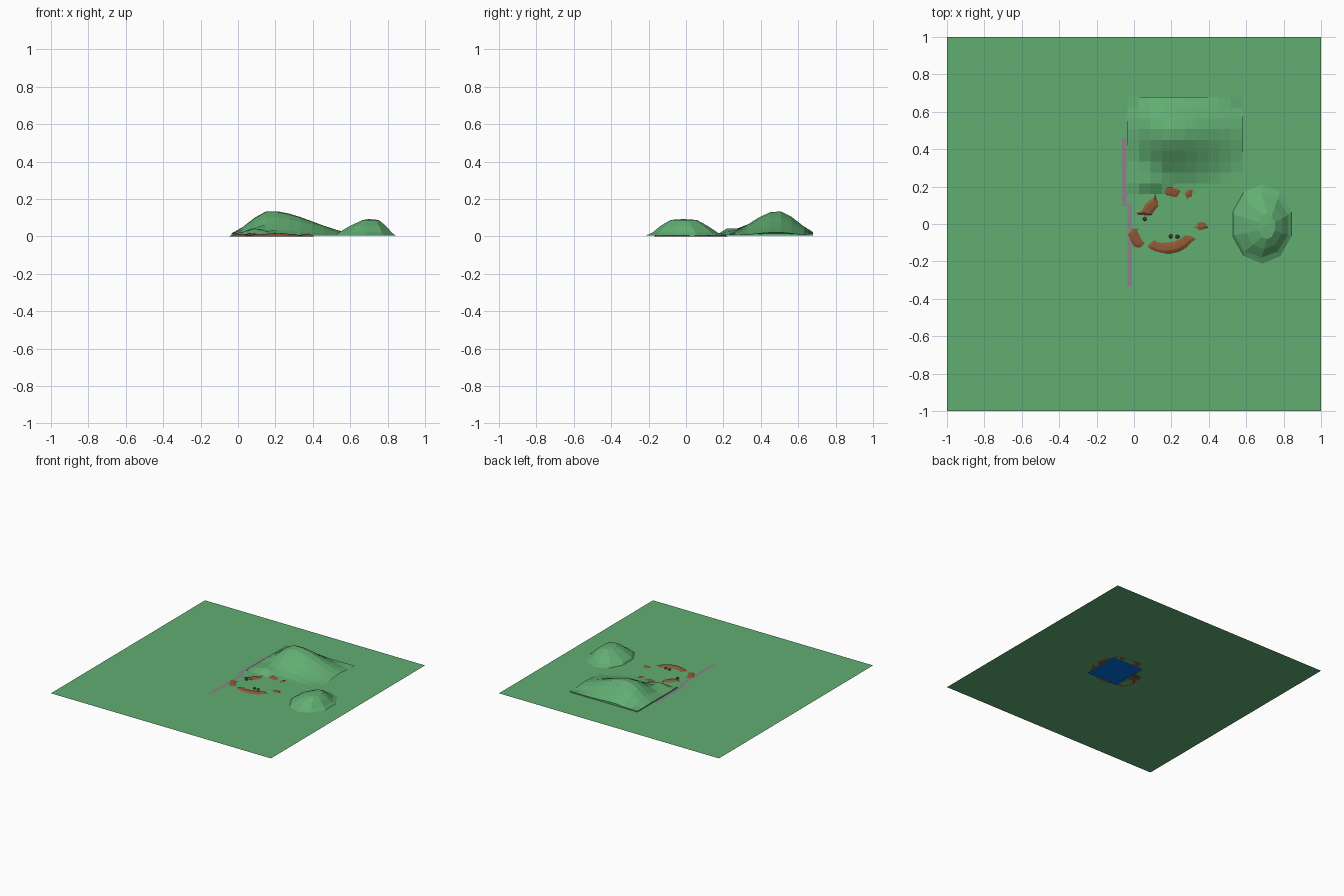
import bpy, bmesh, math, random
from mathutils import Vector

if "Cube" in bpy.data.objects:
    bpy.data.objects.remove(bpy.data.objects["Cube"])

random.seed(4)
G = 0.006  # ground level; water sheet lies just beneath it


def material(name, rgb):
    m = bpy.data.materials.new(name)
    m.diffuse_color = (*rgb, 1)
    m.use_nodes = True
    m.node_tree.nodes["Principled BSDF"].inputs["Base Color"].default_value = m.diffuse_color
    return m


GREEN = material("grass green", (0.12, 0.42, 0.17))
BROWN = material("earth brown", (0.27, 0.095, 0.036))
BLUE = material("water blue", (0.0, 0.16, 0.75))
GREY = material("path grey", (0.27, 0.22, 0.26))


def make(name, verts, faces, mat):
    me = bpy.data.meshes.new(name)
    me.from_pydata(verts, [], faces)
    bm = bmesh.new()
    bm.from_mesh(me)
    loose = [v for v in bm.verts if not v.link_faces]
    bmesh.ops.delete(bm, geom=loose, context='VERTS')
    bm.to_mesh(me)
    bm.free()
    me.materials.append(mat)
    ob = bpy.data.objects.new(name, me)
    bpy.context.collection.objects.link(ob)
    return ob


def sheet(name, x0, x1, y0, y1, z, mat):
    return make(name, [(x0, y0, z), (x1, y0, z), (x1, y1, z), (x0, y1, z)], [(0, 1, 2, 3)], mat)


# Ground and water
sheet("ground", -1, 1, -1, 1, G, GREEN)
sheet("water", 0.05, 0.335, -0.147, 0.16, 0.0, BLUE)

# Path in two offset straight runs, joined by a short step
P = G + 0.001
make("path", [(-0.035, -0.335, P), (-0.01, -0.335, P), (-0.01, 0.11, P), (-0.04, 0.11, P),
              (-0.04, 0.46, P), (-0.065, 0.46, P), (-0.065, 0.095, P), (-0.035, 0.095, P)],
     [(0, 1, 2, 7), (2, 3, 6, 7), (3, 4, 5, 6)], GREY)


# Large hill: height grid cut off straight at the left and back
def bump(x, y, cx, cy, left, right, front, back, h):
    sx = left if x < cx else right
    sy = front if y < cy else back
    return h * math.exp(-((x - cx) / sx) ** 2 - ((y - cy) / sy) ** 2)


def hill_height(x, y):
    ridge = bump(x, y, 0.17, 0.49, 0.15, 0.32, 0.19, 0.15, 0.144)
    shoulder = bump(x, y, 0.09, 0.24, 0.09, 0.10, 0.06, 0.10, 0.055)
    return max(G, max(ridge, shoulder) - 0.012 + G)


NX, NY = 10, 9
verts, faces = [], []
for j in range(NY + 1):
    for i in range(NX + 1):
        x, y = -0.035 + 0.0615 * i, 0.16 + 0.0578 * j
        z = hill_height(x, y)
        if i == 0 or j == NY:
            z = max(z, G + 0.008)
        verts.append((x, y, z))
for j in range(NY):
    for i in range(NX):
        a = j * (NX + 1) + i
        f = (a, a + 1, a + NX + 2, a + NX + 1)
        if max(verts[k][2] for k in f) > G + 0.001:
            faces.append(f)
# Vertical cut walls at the left and back
for edge in ([j * (NX + 1) for j in range(NY + 1)],
             [NY * (NX + 1) + i for i in range(NX + 1)]):
    for a, b in zip(edge, edge[1:]):
        n = len(verts)
        verts += [(*verts[a][:2], G), (*verts[b][:2], G)]
        faces.append((a, b, n + 1, n))
make("large_hill", verts, faces, GREEN)

# Small hill: stacked low-poly rings (centre x, centre y, radius x, radius y, height)
RINGS = [(0.685, 0.0, 0.165, 0.212, G), (0.68, -0.005, 0.15, 0.175, 0.02),
         (0.695, -0.01, 0.10, 0.125, 0.057), (0.71, -0.012, 0.045, 0.07, 0.088)]
N = 10
verts, faces = [], []
for cx, cy, rx, ry, z in RINGS:
    for k in range(N):
        t = 2 * math.pi * (k + 0.5) / N
        verts.append((cx + rx * math.cos(t), cy + ry * math.sin(t), z))
for r in range(len(RINGS) - 1):
    for k in range(N):
        a, b = r * N + k, r * N + (k + 1) % N
        faces.append((a, b, b + N, a + N))
verts.append((0.70, -0.015, 0.093))
faces += [(3 * N + k, 3 * N + (k + 1) % N, 4 * N) for k in range(N)]
make("small_hill", verts, faces, GREEN)

# Muddy shore: ring mostly below the grass, breaking through in patches
CX, CY, S = 0.175, 0.02, 36
# (first angle, last angle, crest radius) of each visible patch
PATCHES = [(65, 88, 0.157), (45, 51, 0.19), (120, 160, 0.112), (-14, -4, 0.196),
           (198, 222, 0.195), (234, 326, 0.150)]
verts, faces = [], []
for k in range(S):
    d = 360 * k / S
    r, z = 0.165, 0.003
    for a0, a1, pr in PATCHES:
        if a0 - 3 <= d <= a1 + 3 or a0 - 3 <= d - 360 <= a1 + 3:
            r, z = pr, 0.013 + random.uniform(-0.002, 0.004)
    t = math.radians(d)
    for dr, zz in ((-0.04, 0.001), (-0.012, z - 0.002), (0.012, z), (0.04, 0.001)):
        verts.append((CX + (r + dr) * math.cos(t), CY + (r + dr) * math.sin(t), zz))
for k in range(S):
    for c in range(3):
        a, b = 4 * k + c, 4 * ((k + 1) % S) + c
        faces.append((a, a + 1, b + 1, b))
make("muddy_shore", verts, faces, BROWN)

# Small pebbles around the pond
for x, y in ((0.058, 0.027), (0.197, -0.066), (0.232, -0.068)):
    bpy.ops.mesh.primitive_cone_add(vertices=6, radius1=0.012, radius2=0.006, depth=0.014,
                                    location=(x, y, G + 0.006))
    ob = bpy.context.object
    ob.name = "pebble"
    ob.data.materials.append(BROWN)
